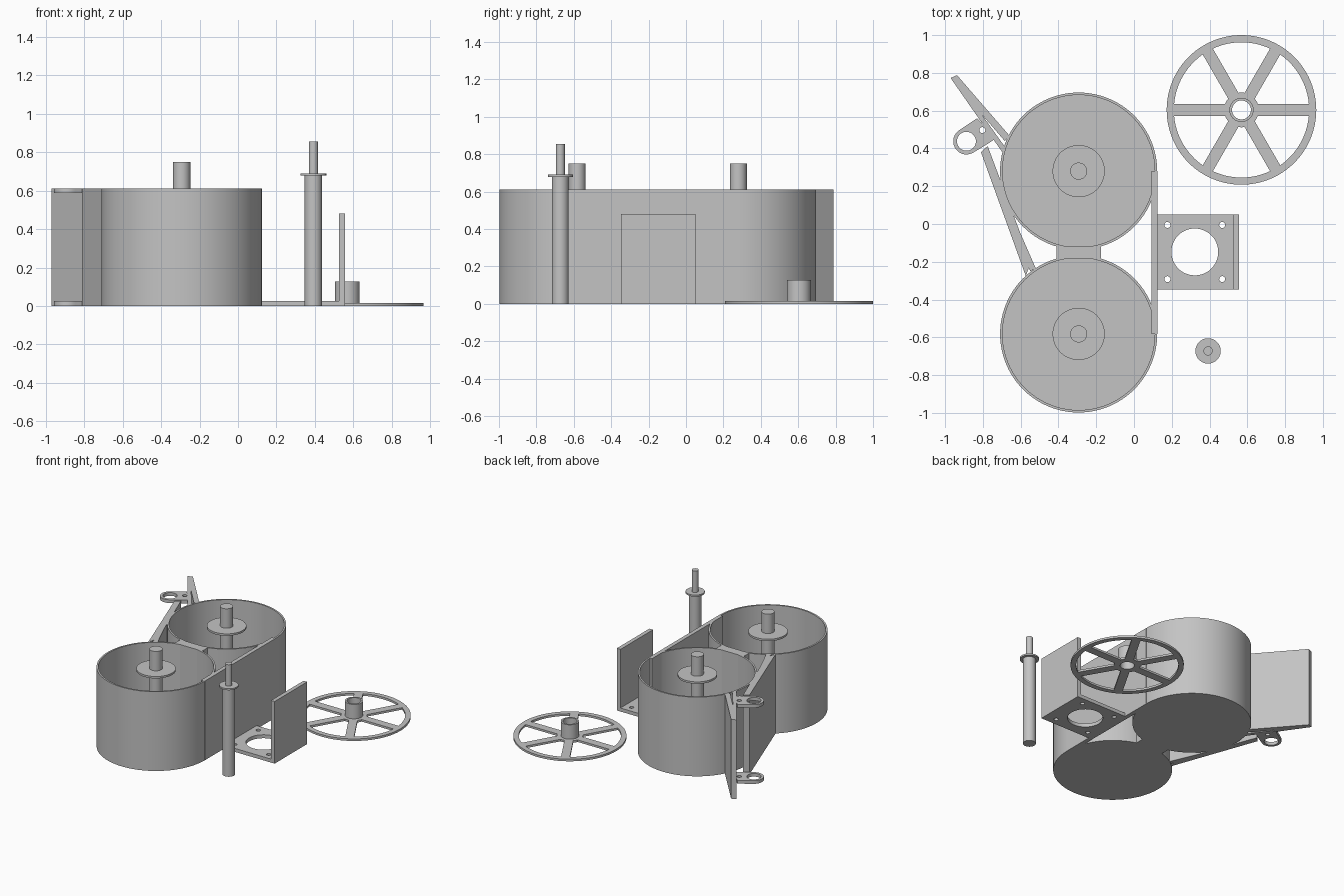
import bpy, bmesh, math
from math import cos, sin, pi, radians

if "Cube" in bpy.data.objects:
    bpy.data.objects.remove(bpy.data.objects["Cube"])

grey = bpy.data.materials.new("plastic grey")
grey.diffuse_color = (0.55, 0.55, 0.55, 1)
grey.use_nodes = True
grey.node_tree.nodes["Principled BSDF"].inputs["Base Color"].default_value = grey.diffuse_color


def finish(name, mesh):
    mesh.materials.clear()
    mesh.materials.append(grey)
    ob = bpy.data.objects.new(name, mesh)
    bpy.context.collection.objects.link(ob)
    bpy.ops.object.select_all(action='DESELECT')
    ob.select_set(True)
    bpy.context.view_layer.objects.active = ob
    bpy.ops.object.shade_smooth_by_angle(angle=radians(30))
    return ob


def circle(cx, cy, r, n=48):
    return [(cx + r * cos(2 * pi * i / n), cy + r * sin(2 * pi * i / n)) for i in range(n)]


def slab(name, z0, z1, outline, *holes):
    """Flat outline with holes, extruded from z0 to z1."""
    cu = bpy.data.curves.new(name, 'CURVE')
    cu.dimensions = '2D'
    cu.fill_mode = 'BOTH'
    cu.extrude = (z1 - z0) / 2
    for loop in (outline, *holes):
        sp = cu.splines.new('POLY')
        sp.points.add(len(loop) - 1)
        for p, (x, y) in zip(sp.points, loop):
            p.co = (x, y, 0, 1)
        sp.use_cyclic_u = True
    tmp = bpy.data.objects.new(name + "_curve", cu)
    bpy.context.collection.objects.link(tmp)
    dg = bpy.context.evaluated_depsgraph_get()
    mesh = bpy.data.meshes.new_from_object(tmp.evaluated_get(dg))
    bpy.data.objects.remove(tmp)
    bm = bmesh.new()
    bm.from_mesh(mesh)
    bmesh.ops.remove_doubles(bm, verts=bm.verts, dist=1e-5)
    bmesh.ops.translate(bm, verts=bm.verts, vec=(0, 0, (z0 + z1) / 2))
    bmesh.ops.recalc_face_normals(bm, faces=bm.faces)
    bm.to_mesh(mesh)
    bm.free()
    return finish(name, mesh)


def lathe(name, cx, cy, profile, n=64):
    """Spin an (r, z) profile about a vertical axis."""
    bm = bmesh.new()
    vs = [bm.verts.new((r, 0, z)) for r, z in profile]
    es = [bm.edges.new(p) for p in zip(vs, vs[1:])]
    bmesh.ops.spin(bm, geom=vs + es, cent=(0, 0, 0), axis=(0, 0, 1),
                   angle=2 * pi, steps=n, use_merge=True)
    bmesh.ops.remove_doubles(bm, verts=bm.verts, dist=1e-5)
    bmesh.ops.recalc_face_normals(bm, faces=bm.faces)
    bmesh.ops.translate(bm, verts=bm.verts, vec=(cx, cy, 0))
    mesh = bpy.data.meshes.new(name)
    bm.to_mesh(mesh)
    bm.free()
    return finish(name, mesh)


H = 0.612           # drum height
DX = -0.293         # drum axis x
R, RI = 0.416, 0.403

# Two open drums, each with a flanged spindle
for tag, cy in (("front", -0.582), ("rear", 0.28)):
    lathe(tag + "_drum", DX, cy,
          [(0, 0), (R, 0), (R, H), (RI, H), (RI, 0.02), (0, 0.02)], 96)
    lathe(tag + "_spindle", DX, cy,
          [(0, 0.015), (0.045, 0.015), (0.045, 0.585), (0.138, 0.585),
           (0.138, 0.6), (0.045, 0.6), (0.045, 0.75), (0, 0.75)])

# Tangent wall and web joining the drums
slab("side_wall", 0, H, [(0.093, -0.582), (0.124, -0.582), (0.124, 0.28), (0.093, 0.28)])
web = [(DX + s * x, y) for s, x, y in
       ((-1, 0.117, -0.186), (1, 0.117, -0.186), (1, 0, -0.168), (1, 0.117, -0.117),
        (1, 0, -0.134), (-1, 0.117, -0.117)) if x]
slab("drum_web", 0, H, web)

# Film guide plates beside the rear drum
slab("guide_outer", 0, H, [(-0.937, 0.788), (-0.657, 0.465), (-0.685, 0.44), (-0.971, 0.773)])
slab("guide_inner", 0, H, [(-0.971, 0.773), (-0.947, 0.778), (-0.685, 0.41), (-0.697, 0.38)])
slab("guide_arm", 0, H, [(-0.81, 0.38), (-0.775, 0.413), (-0.545, -0.2), (-0.573, -0.275)])
slab("guide_brace", 0, H, [(-0.662, 0.106), (-0.634, 0.026), (-0.52, -0.235), (-0.55, -0.25)])

# Hinge ears with pin holes, top and bottom
ex, ey = -0.887, 0.438
ear = [(ex + 0.07 * cos(radians(a)), ey + 0.07 * sin(radians(a))) for a in range(125, 306, 10)]
ear += [(-0.765, 0.43), (-0.73, 0.455), (-0.83, 0.56)]
for tag, z in (("lower", 0), ("upper", H - 0.025)):
    slab(tag + "_ear", z, z + 0.025, ear, circle(ex, ey, 0.05),
         circle(-0.803, 0.497, 0.016, 16))

# Motor bracket: drilled base and upright plate
slab("bracket_base", 0, 0.027, [(0.12, -0.347), (0.54, -0.347), (0.54, 0.05), (0.12, 0.05)],
     circle(0.322, -0.148, 0.124),
     *[circle(x, y, 0.016, 16) for x in (0.177, 0.467) for y in (-0.005, -0.292)])
slab("bracket_upright", 0, 0.48, [(0.525, -0.347), (0.556, -0.347), (0.556, 0.05), (0.525, 0.05)])

# Loose flanged roller
lathe("loose_roller", 0.392, -0.672,
      [(0, 0), (0.045, 0), (0.045, 0.678), (0.067, 0.678), (0.067, 0.69),
       (0.024, 0.69), (0.024, 0.855), (0, 0.855)], 48)

# Six-spoke wheel with bored hub
wx, wy = 0.569, 0.604
windows = []
for k in range(6):
    a0, a1 = k * pi / 3, (k + 1) * pi / 3
    w = []
    for r, flip in ((0.358, False), (0.092, True)):
        d = math.asin(0.031 / r)
        arc = [a0 + d + (a1 - a0 - 2 * d) * i / 12 for i in range(13)]
        w += [(wx + r * cos(a), wy + r * sin(a)) for a in (arc[::-1] if flip else arc)]
    windows.append(w)
slab("spoked_wheel", 0, 0.016, circle(wx, wy, 0.396, 96), circle(wx, wy, 0.05), *windows)
lathe("wheel_hub", wx, wy,
      [(0.05, 0.01), (0.064, 0.01), (0.064, 0.127), (0.05, 0.127), (0.05, 0.01)])
